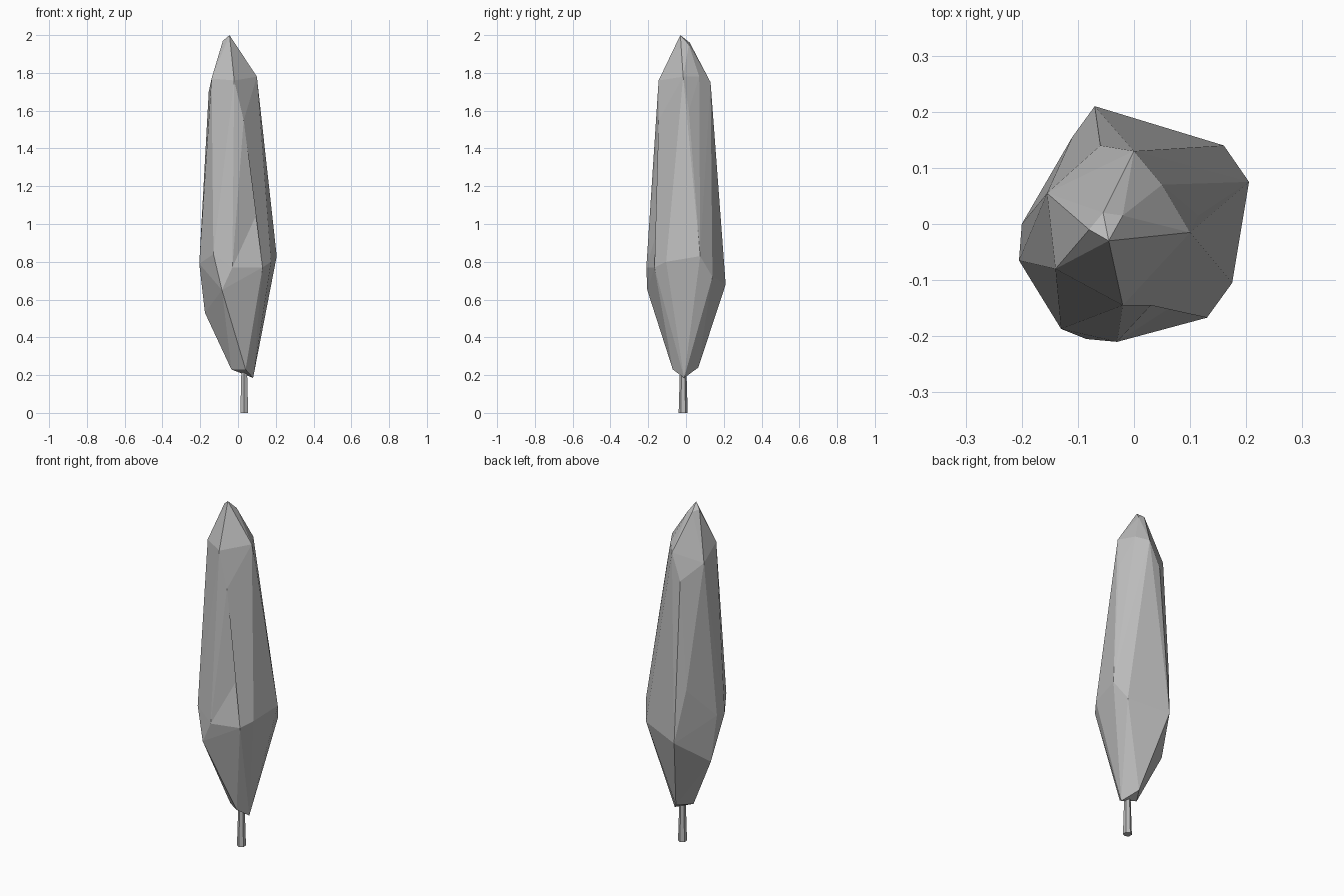
import bpy, bmesh
from mathutils import Vector

cube = bpy.data.objects.get("Cube")
if cube:
    bpy.data.objects.remove(cube, do_unlink=True)

GREY = (0.5, 0.5, 0.5, 1)
mat = bpy.data.materials.new("plain grey")
mat.use_nodes = True
mat.diffuse_color = GREY
mat.node_tree.nodes["Principled BSDF"].inputs["Base Color"].default_value = GREY


def add_object(name, bm):
    bmesh.ops.recalc_face_normals(bm, faces=bm.faces)
    mesh = bpy.data.meshes.new(name)
    bm.to_mesh(mesh)
    bm.free()
    mesh.materials.append(mat)
    obj = bpy.data.objects.new(name, mesh)
    bpy.context.collection.objects.link(obj)
    return obj


# Foliage corners, level by level
base = [(.08, -.01, .185), (.04, -.07, .23), (-.035, -.02, .23), (.02, .065, .24)]
belly = [(-.07, .21, .68), (.16, .14, .72), (.205, .075, .83), (.175, -.105, .8),
         (.13, -.167, .77), (-.03, -.21, .77), (-.085, -.205, .65),
         (-.13, -.187, .84), (-.205, -.065, .79), (-.2, 0, .8),
         (-.175, .02, .53), (-.11, .155, .98)]
shoulder = [(0, .13, 1.75), (.1, -.015, 1.78), (-.02, -.145, 1.76), (-.14, -.08, 1.77),
            (-.155, .055, 1.7), (-.06, .14, 1.6), (.05, .07, 1.78), (.115, .015, 1.6),
            (.03, -.145, 1.55)]
tip = [(-.045, -.03, 2), (-.055, .02, 1.96), (-.08, -.01, 1.97), (-.02, .015, 1.95)]

bm = bmesh.new()
for p in base + belly + shoulder + tip:
    bm.verts.new(p)
hull = bmesh.ops.convex_hull(bm, input=bm.verts)
loose = [v for v in bm.verts if not v.link_faces]
bmesh.ops.delete(bm, geom=loose, context='VERTS')

# Shallow crease on the front left
crease = Vector((.135, -.1, 1.0))
front = [f for f in bm.faces if f.normal.x > .2 and f.normal.y < -.2
         and .9 < f.calc_center_median().z < 1.6]
if front:
    face = max(front, key=lambda f: f.calc_area())
    centre = bmesh.ops.poke(bm, faces=[face])["verts"][0]
    centre.co = centre.co.lerp(crease, .6)
add_object("foliage", bm)

# Trunk
bm = bmesh.new()
bmesh.ops.create_cone(bm, cap_ends=True, segments=6, radius1=.024, radius2=.016, depth=.27)
bmesh.ops.translate(bm, verts=bm.verts, vec=(.033, -.015, .135))
add_object("trunk", bm)
